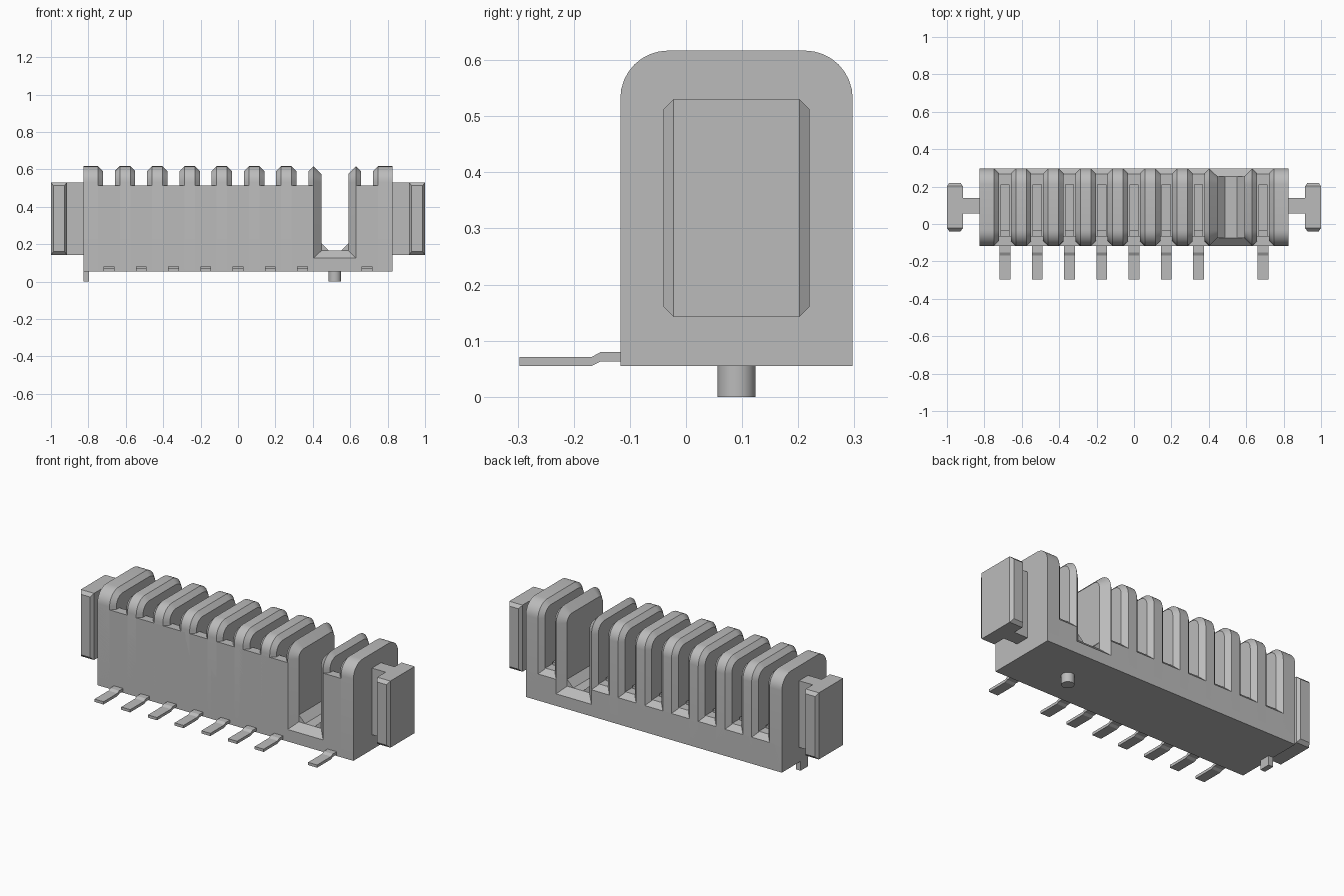
import bpy, bmesh, math
from mathutils import Vector

if "Cube" in bpy.data.objects:
    bpy.data.objects.remove(bpy.data.objects["Cube"], do_unlink=True)

grey = bpy.data.materials.new("plain_grey")
grey.use_nodes = True
COLOUR = (0.5, 0.5, 0.5, 1)
grey.diffuse_color = COLOUR
grey.node_tree.nodes["Principled BSDF"].inputs["Base Color"].default_value = COLOUR


def loft(name, rings):
    """Skin a closed solid through matching rings of points."""
    bm = bmesh.new()
    loops = [[bm.verts.new(p) for p in ring] for ring in rings]
    for a, b in zip(loops, loops[1:]):
        for i in range(len(a)):
            j = (i + 1) % len(a)
            bm.faces.new((a[i], a[j], b[j], b[i]))
    bm.faces.new(loops[0])
    bm.faces.new(loops[-1])
    bmesh.ops.recalc_face_normals(bm, faces=bm.faces)
    mesh = bpy.data.meshes.new(name)
    bm.to_mesh(mesh)
    bm.free()
    obj = bpy.data.objects.new(name, mesh)
    bpy.context.collection.objects.link(obj)
    mesh.materials.append(grey)
    return obj


def prism(name, x0, x1, profile):
    """Extrude a (y, z) profile along x."""
    return loft(name, [[(x, y, z) for y, z in profile] for x in (x0, x1)])


FRONT, BACK, BOTTOM, TOP, RADIUS = -0.117, 0.297, 0.055, 0.617, 0.085
END = 0.827
PITCH = 0.1725
HALF_SLOT, LEAD = 0.032, 0.026
KEY_X, KEY_HALF, KEY_LEAD = 3 * PITCH, 0.072, 0.042
WALL = FRONT + 0.052
FLOOR = 0.24


def arch(x, inset):
    """Round-shouldered outline of a rib, shrunk by inset."""
    ring = [(x, BACK - inset, BOTTOM)]
    for cy, start in ((BACK - RADIUS, 0), (FRONT + RADIUS, 90)):
        for k in range(9):
            a = math.radians(start + 90 * k / 8)
            r = RADIUS - inset
            ring.append((x, cy + r * math.cos(a), TOP - RADIUS + r * math.sin(a)))
    ring.append((x, FRONT + inset, BOTTOM))
    return ring


def rib(x0, x1, lead0, lead1):
    """Rib between two slots, bevelled towards each slot."""
    rings = []
    if lead0:
        rings.append(arch(x0, lead0))
    rings.append(arch(x0 + lead0, 0))
    if x1 - lead1 > x0 + lead0 + 0.001:
        rings.append(arch(x1 - lead1, 0))
    if lead1:
        rings.append(arch(x1, lead1))
    obj = loft("housing_rib", rings)
    for o in bpy.context.selected_objects:
        o.select_set(False)
    obj.select_set(True)
    bpy.context.view_layer.objects.active = obj
    bpy.ops.object.shade_smooth_by_angle(angle=math.radians(25))


# Ribs: walk along the slots from one end to the other
left_edge, left_lead = -END, 0
for n in range(-4, 5):
    if n == 3:
        half, lead = KEY_HALF, KEY_LEAD
    else:
        half, lead = HALF_SLOT, LEAD
    rib(left_edge, n * PITCH - half, left_lead, lead)
    left_edge, left_lead = n * PITCH + half, lead
rib(left_edge, END, left_lead, 0)

# Housing base with front wall, on both sides of the wide key slot
base = [(FRONT, BOTTOM), (BACK, BOTTOM), (BACK, FLOOR - 0.03), (BACK - 0.03, FLOOR),
        (WALL, FLOOR), (WALL, 0.515), (FRONT, 0.515)]
key0, key1 = KEY_X - KEY_HALF, KEY_X + KEY_HALF
prism("housing_base", -END, key0 - KEY_LEAD, base)
prism("housing_base_end", key1 + KEY_LEAD, END, base)

# Key slot floor with sloping lips and corner wedges
KEY_FLOOR = 0.165
prism("key_slot_floor", key0 - KEY_LEAD, key1 + KEY_LEAD,
      [(FRONT, BOTTOM), (BACK, BOTTOM), (BACK, KEY_FLOOR - 0.04),
       (BACK - KEY_LEAD, KEY_FLOOR), (FRONT + KEY_LEAD, KEY_FLOOR),
       (FRONT, KEY_FLOOR - 0.04)])
for wall_x, step in ((key0, 0.04), (key1, -0.04)):
    loft("key_slot_wedge", [
        [(wall_x, y, KEY_FLOOR), (wall_x + step, y, KEY_FLOOR), (wall_x, y, KEY_FLOOR + 0.04)]
        for y in (FRONT + KEY_LEAD, BACK - KEY_LEAD)])

# Contacts in the slots and their solder tails
tail = [(-0.297, 0.055), (-0.168, 0.055), (-0.152, 0.063), (-0.1, 0.063),
        (-0.1, 0.08), (-0.152, 0.08), (-0.168, 0.071), (-0.297, 0.071)]
contact = [(WALL, FLOOR - 0.01), (0.21, FLOOR - 0.01), (0.21, FLOOR + 0.015),
           (WALL + 0.03, FLOOR + 0.015), (WALL + 0.03, 0.48), (WALL, 0.48)]
for n in range(-4, 5):
    if n != 3:
        x = n * PITCH
        prism("solder_tail", x - 0.029, x + 0.029, tail)
        prism("contact", x - 0.025, x + 0.025, contact)


def box_ring(y, x0, x1, z0, z1):
    return [(x0, y, z0), (x1, y, z0), (x1, y, z1), (x0, y, z1)]


# T-shaped side wings with tapered flange edges
for s, side in ((1, "left"), (-1, "right")):
    z0, z1 = 0.142, 0.531
    loft(side + "_wing_stem", [box_ring(y, s * (END - 0.01), s * 0.93, z0, z1)
                               for y in (0.055, 0.138)])
    loft(side + "_wing_flange", [
        box_ring(y, s * (0.915 + i * 0.7), s * (1 - i * 0.7), z0 + i, z1 - i)
        for y, i in ((-0.04, 0.018), (-0.022, 0), (0.202, 0), (0.22, 0.018))])

# Locating pegs under the housing
bpy.ops.mesh.primitive_cylinder_add(vertices=32, radius=0.034, depth=0.06,
                                    location=(KEY_X, 0.09, 0.03))
peg = bpy.context.object
peg.name = "round_peg"
peg.data.materials.append(grey)
bpy.ops.object.shade_smooth_by_angle(angle=math.radians(30))
loft("flat_peg", [box_ring(y, -END, -0.796, 0, 0.06) for y in (0.057, 0.123)])
